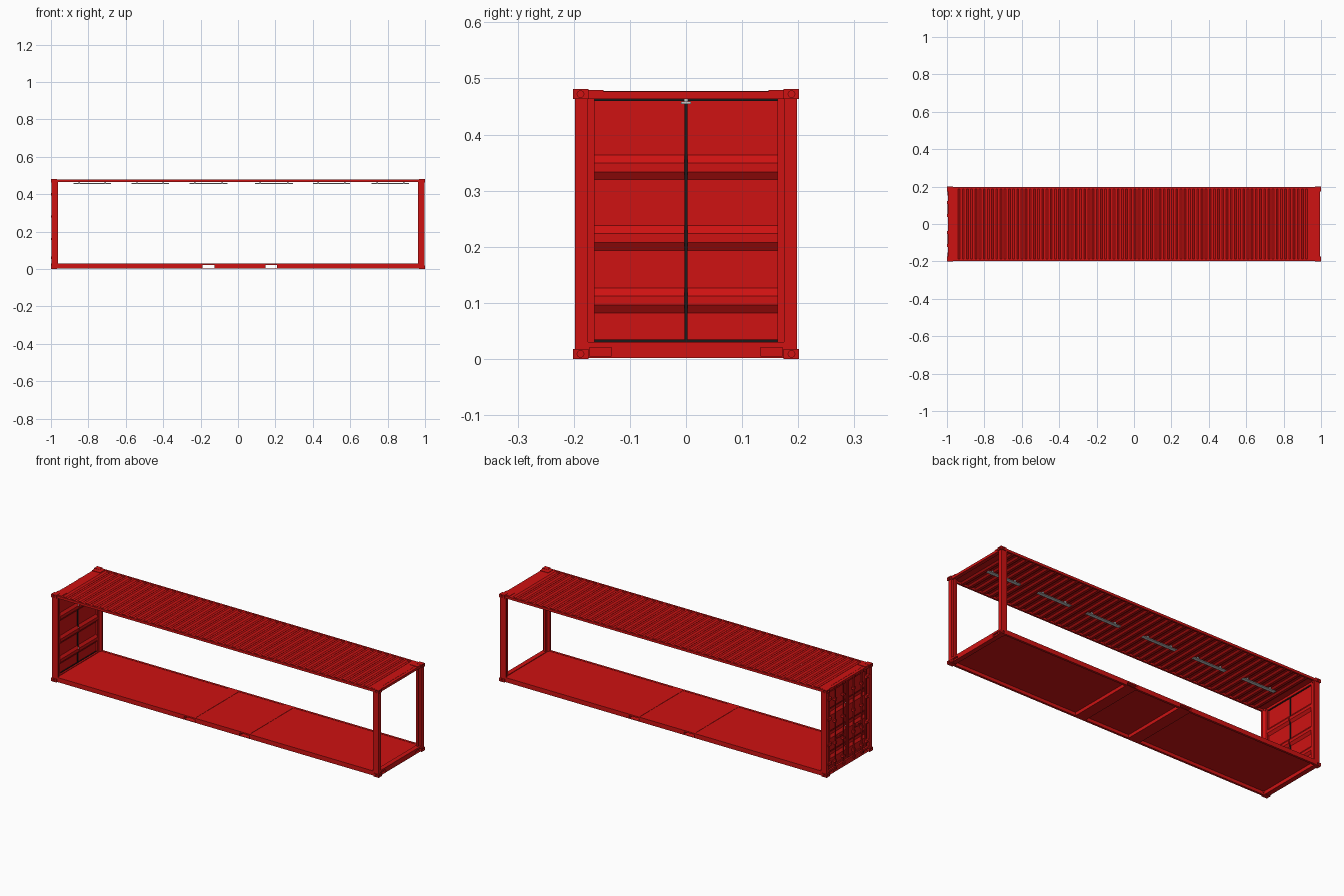
import bpy, bmesh, math
from mathutils import Vector

if "Cube" in bpy.data.objects:
    bpy.data.objects.remove(bpy.data.objects["Cube"])


def material(name, color):
    m = bpy.data.materials.new(name)
    m.diffuse_color = (*color, 1)
    m.use_nodes = True
    m.node_tree.nodes["Principled BSDF"].inputs["Base Color"].default_value = m.diffuse_color
    return m


RED = material("red_paint", (0.62, 0.006, 0.006))
BLACK = material("black_rubber", (0.01, 0.01, 0.01))
GREY = material("light_grey", (0.6, 0.63, 0.63))


def finish(bm, name, mat):
    bmesh.ops.recalc_face_normals(bm, faces=bm.faces)
    me = bpy.data.meshes.new(name)
    bm.to_mesh(me)
    bm.free()
    ob = bpy.data.objects.new(name, me)
    bpy.context.collection.objects.link(ob)
    me.materials.append(mat)
    return ob


def boxes(name, specs, mat=RED):
    """One object from boxes given as (x0, x1, y0, y1, z0, z1)."""
    bm = bmesh.new()
    for x0, x1, y0, y1, z0, z1 in specs:
        vs = bmesh.ops.create_cube(bm, size=1)["verts"]
        for v in vs:
            v.co = Vector((x1 if v.co.x > 0 else x0, y1 if v.co.y > 0 else y0,
                           z1 if v.co.z > 0 else z0))
    return finish(bm, name, mat)


def prism(name, pts, axis, a, b, mat=RED):
    """Extrude an outline: axis 'y' takes (x, z), axis 'z' takes (x, y)."""
    bm = bmesh.new()
    pos = (lambda p, q, t: (p, t, q)) if axis == "y" else (lambda p, q, t: (p, q, t))
    f = bm.faces.new([bm.verts.new(pos(p, q, a)) for p, q in pts])
    ext = bmesh.ops.extrude_face_region(bm, geom=[f])["geom"]
    d = Vector(pos(0, 0, b - a))
    bmesh.ops.translate(bm, verts=[v for v in ext if isinstance(v, bmesh.types.BMVert)], vec=d)
    return finish(bm, name, mat)


def cylinder(name, loc, r, depth, axis="z", mat=RED, sides=16):
    rot = {"x": (0, math.pi / 2, 0), "y": (math.pi / 2, 0, 0), "z": (0, 0, 0)}[axis]
    bpy.ops.mesh.primitive_cylinder_add(vertices=sides, radius=r, depth=depth, location=loc, rotation=rot)
    ob = bpy.context.object
    ob.name = name
    ob.data.materials.append(mat)
    bpy.ops.object.shade_smooth_by_angle()
    return ob


def mirror(ob, x=False, y=False):
    m = ob.modifiers.new("mirror", "MIRROR")
    m.use_axis = (x, y, False)


def cut(ob, cutter):
    m = ob.modifiers.new("cut", "BOOLEAN")
    m.object = cutter
    m.solver = "EXACT"
    cutter.hide_render = True
    cutter.hide_viewport = True
    cutter.display_type = "WIRE"


# Corner castings with round lifting holes
for label, z0, z1 in (("bottom", 0.0, 0.018), ("top", 0.463, 0.481)):
    c = boxes(label + "_corner_casting", [(0.968, 1.0, 0.174, 0.201, z0, z1)])
    zm = (z0 + z1) / 2
    cut(c, cylinder(label + "_hole_cutter_x", (1.0, 0.188, zm), 0.006, 0.012, "x"))
    cut(c, cylinder(label + "_hole_cutter_y", (0.984, 0.201, zm), 0.006, 0.012, "y"))
    mirror(c, True, True)

# Corner posts with a stepped inner flange
post = prism("corner_post", [(0.996, 0.198), (0.962, 0.198), (0.962, 0.188), (0.972, 0.175),
                             (0.972, 0.163), (0.984, 0.163), (0.984, 0.175), (0.996, 0.175)],
             "z", 0.015, 0.466)
mirror(post, True, True)

# Bottom side rails, interrupted by the forklift pockets
pockets = [(-0.19, -0.125), (0.148, 0.208)]
edges = [-0.97, *[v for p in pockets for v in p], 0.97]
segments = list(zip(edges[0::2], edges[1::2]))
rail = boxes("bottom_side_rail",
             [(a, b, 0.186, 0.198, 0.003, 0.028) for a, b in segments])
mirror(rail, y=True)

# Forklift pocket tunnels across the base
for a, b in pockets:
    boxes("forklift_tunnel", [(a, b, -0.198, 0.198, 0.003, 0.0055), (a, b, -0.198, 0.198, 0.020, 0.028),
                              (a - 0.002, a, -0.186, 0.186, 0.003, 0.024),
                              (b, b + 0.002, -0.186, 0.186, 0.003, 0.024)])

# Floor
boxes("floor", [(-0.972, 0.972, -0.188, 0.188, 0.021, 0.0265)])

# End sills with recessed slots near the castings
sill = boxes("end_sill", [(0.968, 0.994, -0.176, 0.176, 0.002, 0.03)])
for s in (-1, 1):
    cut(sill, boxes("slot_cutter", [(0.984, 1.01, s * 0.1525 - 0.0195, s * 0.1525 + 0.0195, 0.005, 0.020)]))
mirror(sill, x=True)

# Top rails, headers and corner plates
top = boxes("top_side_rail", [(-0.97, 0.97, 0.188, 0.198, 0.465, 0.478)])
mirror(top, y=True)
header = boxes("top_header", [(0.974, 0.994, -0.176, 0.176, 0.463, 0.4765)])
mirror(header, x=True)
plate = boxes("roof_corner_plate", [(0.945, 0.995, 0.147, 0.190, 0.4755, 0.4795)])
mirror(plate, True, True)

# Corrugated roof
n, x0, x1 = 42, -0.94, 0.94
step = (x1 - x0) / n
upper = [(-0.978, 0.4775)]
for i in range(n):
    x = x0 + i * step
    upper += [(x, 0.4775), (x + 0.22 * step, 0.4705), (x + 0.5 * step, 0.4705), (x + 0.72 * step, 0.4775)]
upper.append((0.978, 0.4775))
prism("corrugated_roof", upper + [(x, z - 0.002) for x, z in reversed(upper)], "y", -0.19, 0.19)

# Ceiling light strips
for a, b in ((-0.88, -0.68), (-0.57, -0.37), (-0.26, -0.055), (0.09, 0.295), (0.4, 0.6), (0.715, 0.915)):
    boxes("ceiling_light", [(a, b, -0.009, 0.009, 0.454, 0.459)], GREY)
    boxes("light_bracket", [(x - 0.004, x + 0.004, -0.004, 0.004, 0.459, 0.471)
                            for x in (a + 0.03, b - 0.03)], GREY)

# Door leaves with three pressed horizontal ribs
inner = [(-0.980, 0.034)]
for z in (0.104, 0.2155, 0.3415):
    inner += [(-0.980, z - 0.022), (-0.970, z - 0.008), (-0.970, z + 0.008), (-0.980, z + 0.022)]
inner.append((-0.980, 0.460))
leaf = prism("door_leaf", inner + [(x - 0.004, z) for x, z in reversed(inner)], "y", 0.003, 0.163)
mirror(leaf, y=True)
frame = boxes("door_edge_frame", [(-0.988, -0.981, 0.004, 0.012, 0.034, 0.460),
                                  (-0.988, -0.981, 0.154, 0.163, 0.034, 0.460),
                                  (-0.988, -0.981, 0.012, 0.154, 0.034, 0.042),
                                  (-0.988, -0.981, 0.012, 0.154, 0.452, 0.460)])
mirror(frame, y=True)

# Black door seals
boxes("door_seal", [(-0.985, -0.977, -0.003, 0.003, 0.03, 0.463),
                    (-0.985, -0.977, -0.163, 0.163, 0.030, 0.0345),
                    (-0.985, -0.977, -0.163, 0.163, 0.4595, 0.463)], BLACK)

# Locking rods with brackets, cams and handles
for s in (-1, 1):
    for y in (0.045, 0.115):
        cylinder("locking_rod", (-0.9935, s * y, 0.246), 0.0035, 0.452)
        boxes("rod_bracket", [(-0.9985, -0.982, s * y - 0.008, s * y + 0.008, z - 0.006, z + 0.006)
                              for z in (0.022, 0.06, 0.16, 0.28, 0.40, 0.468)])
        e = s * (y - 0.038 if y > 0.1 else y + 0.038)
        lo, hi = sorted((s * y, e))
        boxes("door_handle", [(-0.998, -0.994, lo, hi, 0.18, 0.186),
                              (-0.996, -0.982, e - 0.004, e + 0.004, 0.177, 0.189)])

# Door hinges
hinge = boxes("door_hinge", [(-0.998, -0.984, 0.152, 0.182, z - 0.007, z + 0.007)
                             for z in (0.065, 0.17, 0.31, 0.42)])
mirror(hinge, y=True)
